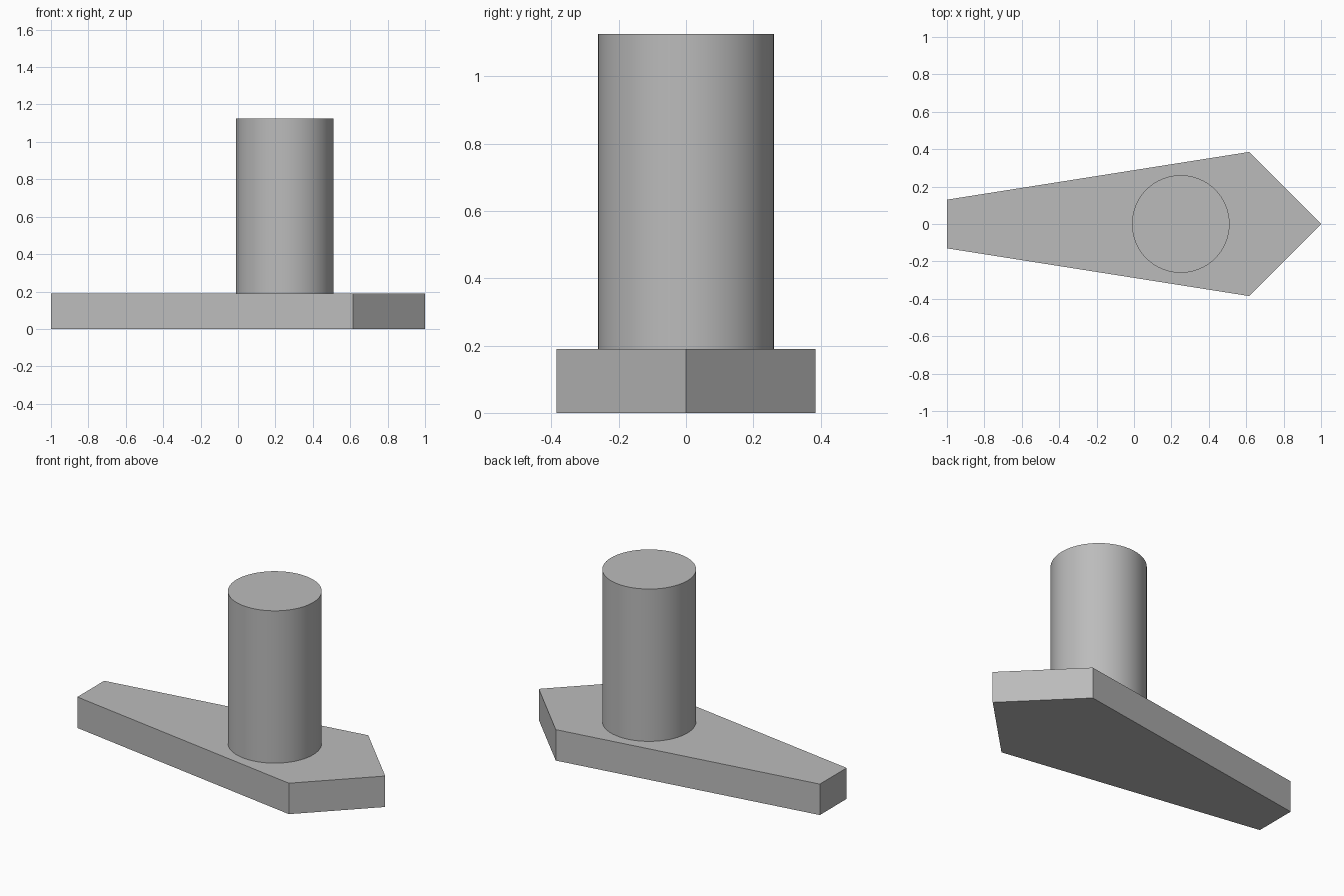
import bpy
import bmesh
import math

cube = bpy.data.objects.get("Cube")
if cube:
    bpy.data.objects.remove(cube, do_unlink=True)

PLATE_TOP = 0.19
POST_TOP = 1.125

# Single plain grey
grey = bpy.data.materials.new("plain grey")
grey.use_nodes = True
colour = (0.5, 0.5, 0.5, 1)
grey.diffuse_color = colour
grey.node_tree.nodes["Principled BSDF"].inputs["Base Color"].default_value = colour

# Pointed tapering base plate: half outline mirrored across y, then extruded
half = [(-1, 0.13), (0.615, 0.385)]
outline = [(x, -y) for x, y in half] + [(1, 0)] + [(x, y) for x, y in reversed(half)]
bm = bmesh.new()
bottom = bm.faces.new([bm.verts.new((x, y, 0)) for x, y in outline])
top = bmesh.ops.extrude_face_region(bm, geom=[bottom], use_keep_orig=True)
verts = [g for g in top["geom"] if isinstance(g, bmesh.types.BMVert)]
bmesh.ops.translate(bm, verts=verts, vec=(0, 0, PLATE_TOP))
bmesh.ops.recalc_face_normals(bm, faces=bm.faces)
mesh = bpy.data.meshes.new("base_plate")
bm.to_mesh(mesh)
bm.free()
plate = bpy.data.objects.new("base_plate", mesh)
bpy.context.collection.objects.link(plate)
mesh.materials.append(grey)

# Round upright post standing on the plate
bpy.ops.mesh.primitive_cylinder_add(
    vertices=64, radius=0.261, depth=POST_TOP - PLATE_TOP,
    location=(0.25, 0, (POST_TOP + PLATE_TOP) / 2))
post = bpy.context.object
post.name = "round_post"
post.data.materials.append(grey)
bpy.ops.object.shade_smooth_by_angle(angle=math.radians(30))
